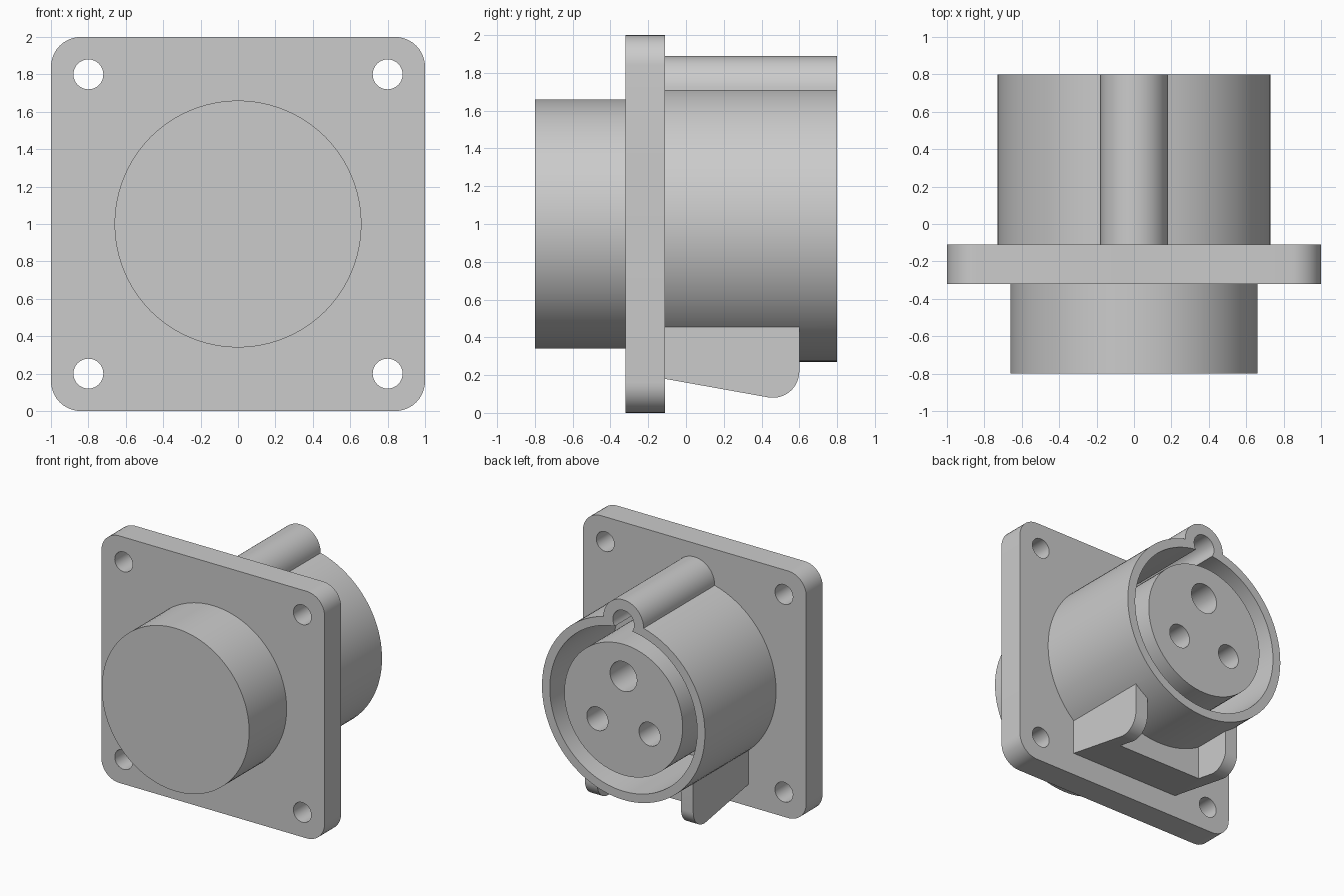
import bpy, bmesh, math
from mathutils import Vector

if "Cube" in bpy.data.objects:
    bpy.data.objects.remove(bpy.data.objects["Cube"])

grey = bpy.data.materials.new("light_grey")
grey.use_nodes = True
grey.diffuse_color = (0.6, 0.6, 0.6, 1)
grey.node_tree.nodes["Principled BSDF"].inputs["Base Color"].default_value = (0.6, 0.6, 0.6, 1)

MID = 1.0  # height of the connector axis


def arc(cx, cz, r, start, end, n):
    """Points of an arc, angles in degrees, both ends included."""
    angles = [math.radians(start + (end - start) * i / n) for i in range(n + 1)]
    return [(cx + r * math.cos(a), cz + r * math.sin(a)) for a in angles]


def circle(cx, cz, r, n=96):
    return arc(cx, cz, r, 0, 360, n)[:-1]


def prism(name, points, lo, hi, axis="Y"):
    """Extrude an outline along y (points are x, z) or along x (points are y, z)."""
    bm = bmesh.new()
    if axis == "Y":
        verts = [bm.verts.new((a, lo, b)) for a, b in points]
        move = Vector((0, hi - lo, 0))
    else:
        verts = [bm.verts.new((lo, a, b)) for a, b in points]
        move = Vector((hi - lo, 0, 0))
    face = bm.faces.new(verts)
    out = bmesh.ops.extrude_face_region(bm, geom=[face])
    bmesh.ops.translate(bm, vec=move, verts=[v for v in out["geom"] if isinstance(v, bmesh.types.BMVert)])
    bmesh.ops.recalc_face_normals(bm, faces=bm.faces)
    mesh = bpy.data.meshes.new(name)
    bm.to_mesh(mesh)
    bm.free()
    mesh.materials.append(grey)
    obj = bpy.data.objects.new(name, mesh)
    bpy.context.collection.objects.link(obj)
    return obj


def activate(obj):
    bpy.ops.object.select_all(action="DESELECT")
    obj.select_set(True)
    bpy.context.view_layer.objects.active = obj


def combine(obj, tool, operation="DIFFERENCE"):
    """Apply a boolean and remove the tool."""
    activate(obj)
    mod = obj.modifiers.new("boolean", "BOOLEAN")
    mod.operation = operation
    mod.solver = "EXACT"
    mod.object = tool
    bpy.ops.object.modifier_apply(modifier=mod.name)
    bpy.data.objects.remove(tool)


def smooth(obj):
    activate(obj)
    bpy.ops.object.shade_smooth_by_angle(angle=math.radians(25))


def keyed_circle(r, key_r, key_z):
    """Circle outline with a round key bump at the top."""
    # height where the two circles cross
    d = key_z - MID
    h = (r * r - key_r * key_r + d * d) / (2 * d)
    x = math.sqrt(r * r - h * h)
    a = math.degrees(math.atan2(h, x))
    b = math.degrees(math.atan2(h - d, x))
    big = arc(0, MID, r, 180 - a, 360 + a, 90)
    bump = arc(0, key_z, key_r, b, 180 - b, 28)
    return big + bump[1:-1]


# Square mounting flange with rounded corners and four screw holes
corner = 0.84
outline = []
for i, (sx, sz) in enumerate([(1, 1), (-1, 1), (-1, -1), (1, -1)]):
    outline += arc(sx * corner, MID + sz * corner, 0.16, 90 * i, 90 * i + 90, 10)
flange = prism("mounting_flange", outline, -0.32, -0.11)
for sx in (-0.8, 0.8):
    for sz in (-0.8, 0.8):
        combine(flange, prism("screw_hole", circle(sx, MID + sz, 0.08, 32), -0.5, 0.1))
smooth(flange)

# Plain round boss at the front
boss = prism("front_boss", circle(0, MID, 0.66), -0.8, -0.31)
smooth(boss)

# Twin latch feet joined by a bridge under the shell
side = [(-0.13, 0.46), (-0.13, 0.183), (-0.11, 0.18)]
side += arc(0.46, 0.22, 0.14, 260, 360, 14) + [(0.6, 0.46)]
feet = prism("latch_feet", side, -0.485, 0.485, "X")
notch = [(0.29, 0), (0.7, 0), (0.7, 0.6), (0.29, 0.6)]
combine(feet, prism("notch", notch, -0.375, 0.375, "X"))

# Keyed shell, hollowed from the back
shell = prism("keyed_shell", keyed_circle(0.73, 0.18, 1.71), -0.12, 0.8)
combine(shell, feet, "UNION")
combine(shell, prism("cavity", keyed_circle(0.66, 0.095, 1.71), 0.0, 0.9))
smooth(shell)

# Contact insert with one large and two small sockets
core = prism("contact_insert", circle(0, MID, 0.53), -0.02, 0.8)
for angle, r in [(90, 0.12), (210, 0.095), (330, 0.095)]:
    a = math.radians(angle)
    x, z = 0.27 * math.cos(a), MID + 0.27 * math.sin(a)
    combine(core, prism("socket", circle(x, z, r, 40), 0.1, 0.9))
smooth(core)
